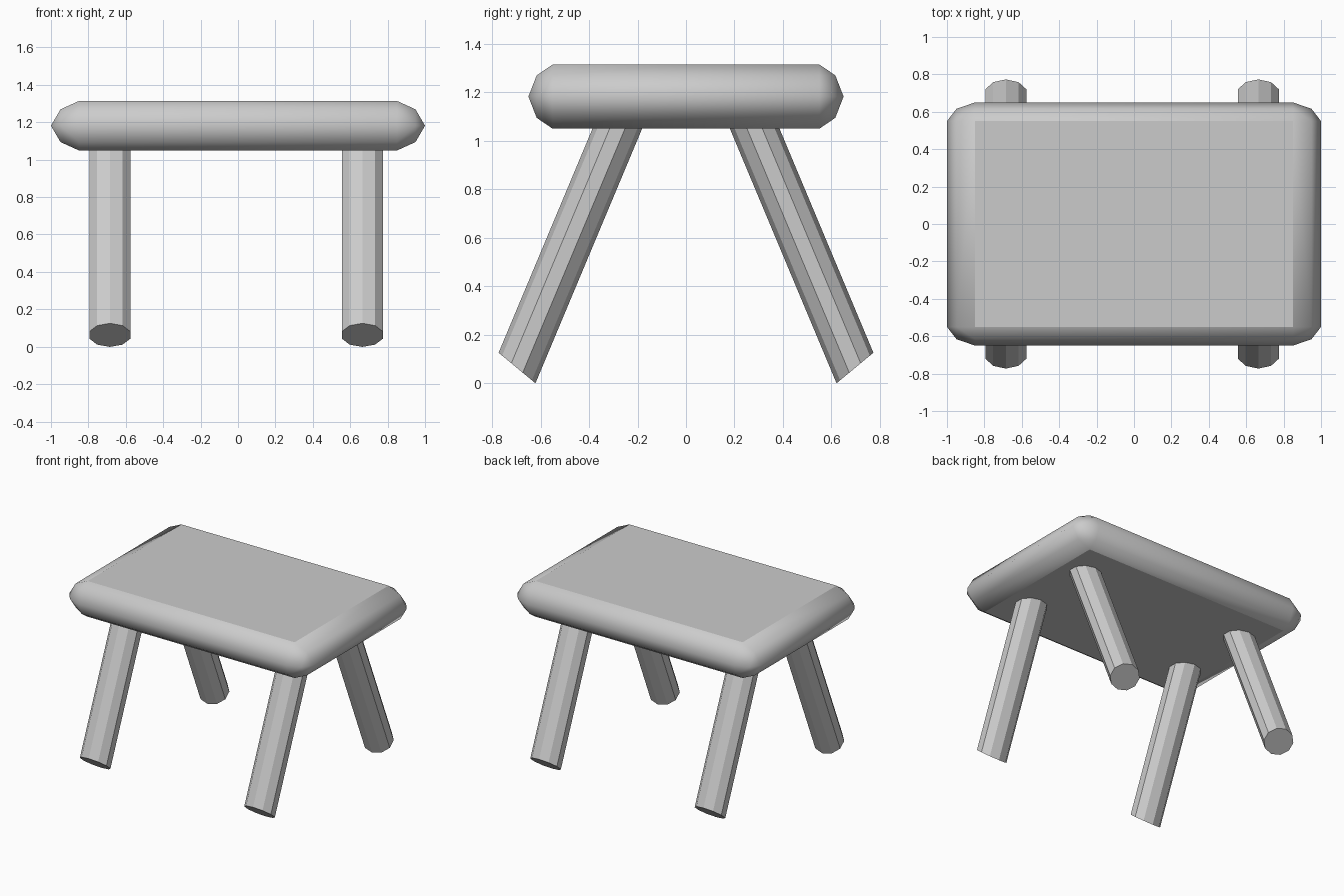
import bpy, bmesh
from itertools import product
from mathutils import Matrix

if "Cube" in bpy.data.objects:
    bpy.data.objects.remove(bpy.data.objects["Cube"])


def add_object(name, bm):
    mesh = bpy.data.meshes.new(name)
    bm.to_mesh(mesh)
    bm.free()
    bpy.context.collection.objects.link(bpy.data.objects.new(name, mesh))


# Seat: slab with a two-step rounded rim, hulled from eight corner octants
core = (0.85, 0.55, 0.0)
rim = (0.15, 0.10, 0.1325)
m = 0.66
octant = [(1, 0, 0), (0, 1, 0), (0, 0, 1), (m, m, 0), (m, 0, m), (0, m, m)]
bm = bmesh.new()
for signs in product((-1, 1), repeat=3):
    for p in octant:
        co = [s * (c + r * u) for s, c, r, u in zip(signs, core, rim, p)]
        bm.verts.new((co[0], co[1], co[2] + 1.1815))
bmesh.ops.remove_doubles(bm, verts=bm.verts[:], dist=0.0001)
bmesh.ops.convex_hull(bm, input=bm.verts[:])
bmesh.ops.dissolve_limit(bm, angle_limit=0.01, verts=bm.verts[:], edges=bm.edges[:])
bmesh.ops.recalc_face_normals(bm, faces=bm.faces[:])
for f in bm.faces:
    f.smooth = True
    f.normal_update()
    if abs(f.normal.z) > 0.99:      # crisp border around flat top and bottom
        for e in f.edges:
            e.smooth = False
add_object("seat", bm)


# Legs: ten-sided splayed cylinders with slanted ends
def add_leg(name, x, side):
    bm = bmesh.new()
    bmesh.ops.create_cone(bm, cap_ends=True, segments=10, radius1=1, radius2=1,
                          depth=1, matrix=Matrix.Translation((0, 0, 0.5)))
    shape = Matrix(((0.115, 0, 0, x),
                    (0, side * -0.076, side * -0.465, side * 0.697),
                    (0, -0.063, 1.11, 0.062),
                    (0, 0, 0, 1)))
    bm.transform(shape)
    bmesh.ops.recalc_face_normals(bm, faces=bm.faces[:])
    add_object(name, bm)


for depth_name, side in (("front", -1), ("back", 1)):
    for side_name, x in (("left", -0.685), ("right", 0.665)):
        add_leg(f"{depth_name}_{side_name}_leg", x, side)
